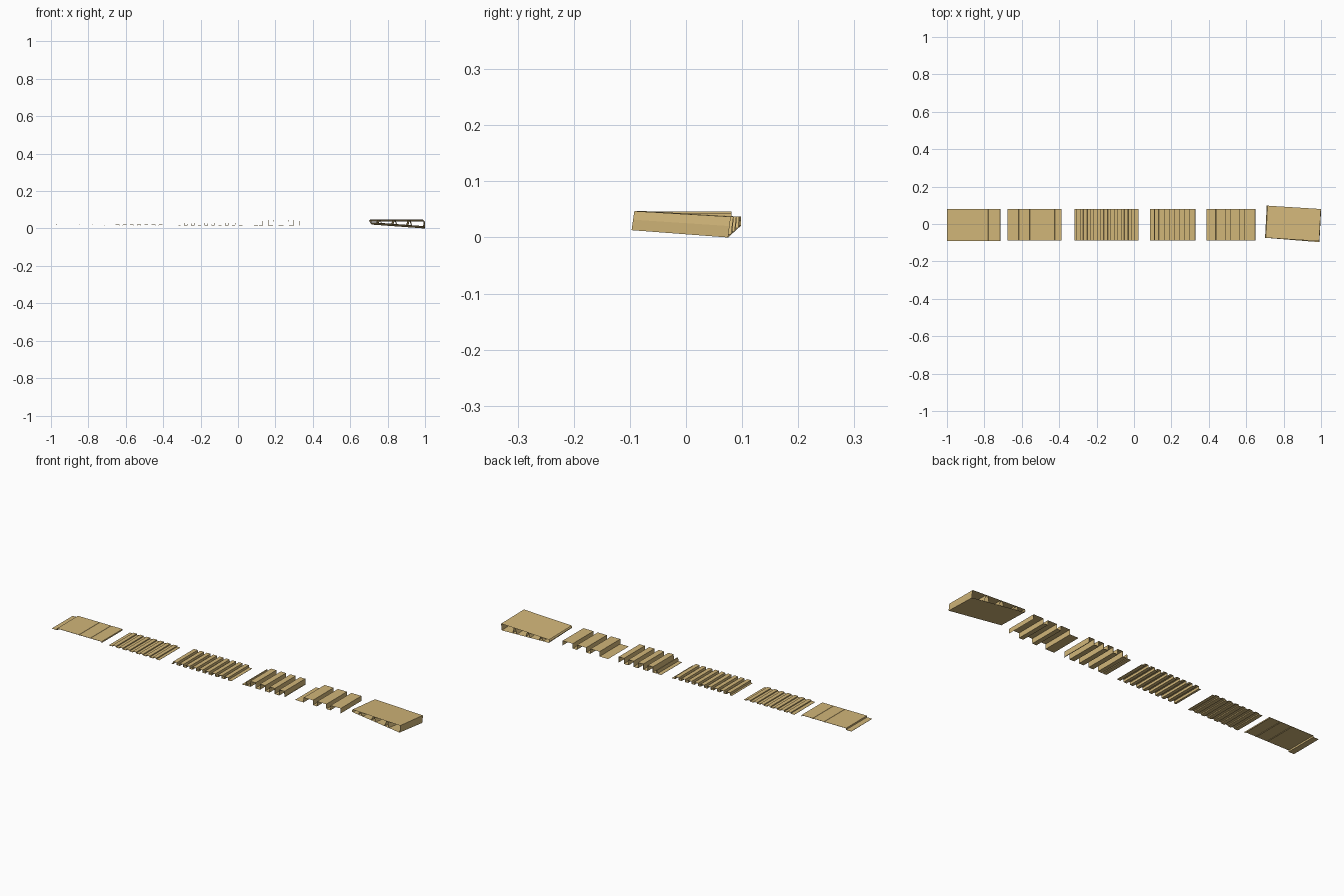
import bpy, bmesh
from mathutils import Vector

if "Cube" in bpy.data.objects:
    bpy.data.objects.remove(bpy.data.objects["Cube"])

tan = bpy.data.materials.new("tan_metal")
tan.diffuse_color = (0.64, 0.468, 0.191, 1)
tan.use_nodes = True
tan.node_tree.nodes["Principled BSDF"].inputs["Base Color"].default_value = tan.diffuse_color
THICK = 0.0012


def add_mesh(name, verts, faces, thick=0.0, inside_out=False, flip_shading=False):
    me = bpy.data.meshes.new(name)
    me.from_pydata(verts, [], faces)
    if thick or inside_out:
        bm = bmesh.new()
        bm.from_mesh(me)
        if thick:
            bmesh.ops.solidify(bm, geom=bm.faces[:], thickness=thick)
            bmesh.ops.recalc_face_normals(bm, faces=bm.faces[:])
        if inside_out:
            bmesh.ops.reverse_faces(bm, faces=bm.faces[:])
        bm.to_mesh(me)
        bm.free()
    me.update()
    if flip_shading:
        normals = [(0, 0, 0)] * len(me.loops)
        for p in me.polygons:
            for li in p.loop_indices:
                normals[li] = -p.normal
        me.normals_split_custom_set(normals)
    me.materials.append(tan)
    ob = bpy.data.objects.new(name, me)
    bpy.context.collection.objects.link(ob)
    return ob


def sheet(name, profile, y0=-0.089, y1=0.081, **kw):
    """Extrude an open x/z profile along y as a thin sheet."""
    verts, faces = [], []
    for x, z in profile:
        verts += [(x, y0, z), (x, y1, z)]
    for i in range(0, 2 * len(profile) - 2, 2):
        faces.append((i, i + 2, i + 3, i + 1))
    return add_mesh(name, verts, faces, **kw)


def ribs(start, count, period, top, low, high, slope=0.0004):
    """Repeating ribs, each starting at the foot of its rise."""
    pts = []
    for i in range(count):
        x = start + i * period
        pts += [(x, low), (x + slope, high),
                (x + slope + top, high), (x + 2 * slope + top, low)]
    return pts


# flat sheet with a lowered side lap and two fine seams
flat = [(-1.0, 0.016), (-0.9705, 0.016), (-0.97, 0.024)]
for s in (-0.845, -0.78):
    flat += [(s - 0.001, 0.024), (s, 0.0225), (s + 0.001, 0.024)]
flat += [(-0.7155, 0.024), (-0.715, 0.017)]
sheet("flat_sheet", flat, -0.09, 0.08, thick=THICK)

# shallow ribbed sheet
sheet("shallow_ribbed_sheet",
      [(-0.675, 0.016)] + ribs(-0.655, 7, 0.0385, 0.02, 0.016, 0.021)
      + [(-0.387, 0.016)], thick=THICK)

# medium ribbed sheet
sheet("medium_ribbed_sheet",
      [(-0.318, 0.018)] + ribs(-0.308, 9, 0.0365, 0.021, 0.018, 0.030)
      + [(0.024, 0.018)], thick=THICK, inside_out=True)

# deep narrow ribbed sheet with a low side lip
sheet("deep_narrow_ribbed_sheet",
      [(0.085, 0.018), (0.106, 0.018), (0.107, 0.036), (0.112, 0.036), (0.113, 0.018)]
      + ribs(0.132, 4, 0.055, 0.03, 0.018, 0.046)
      + [(0.33, 0.018)], thick=THICK, flip_shading=True)

# deep wide ribbed sheet
sheet("deep_wide_ribbed_sheet",
      [(0.388, 0.018)] + ribs(0.437, 3, 0.0765, 0.052, 0.018, 0.043)[:-1]
      + [(0.648, 0.043), (0.649, 0.018)], flip_shading=True)


# tapered cassette: tilted top and bottom skins, folded side and inner ribs
def skin_point(u, v, w):
    """u across, v front to back, w from bottom skin (0) to top skin (1)."""
    top = Vector((0.705 + 0.285 * u + 0.009 * v, -0.074 - 0.018 * u + 0.172 * v, 0.047 - 0.010 * v))
    bottom = top.copy()
    bottom.y -= 0.005 * u
    bottom.z = 0.034 - 0.021 * u - 0.013 * v
    return bottom.lerp(top, w)


def strip(name, path):
    verts, faces = [], []
    for u, w in path:
        verts += [skin_point(u, 0, w), skin_point(u, 1, w)]
    for i in range(0, 2 * len(path) - 2, 2):
        faces.append((i, i + 2, i + 3, i + 1))
    return add_mesh(name, verts, faces)


strip("cassette_top", [(0, 1), (1, 1)])
strip("cassette_bottom", [(0, 0), (1, 0)])
strip("cassette_outer_side", [(1, 1), (1.005, 0.55), (1, 0)])
strip("cassette_inner_side", [(0, 0), (-0.015, 0.5), (0, 1)])
for n, u in enumerate((0.15, 0.43, 0.71)):
    strip("cassette_rib_%d" % (n + 1), [(u - 0.03, 0), (u, 1), (u + 0.03, 1), (u + 0.06, 0)])
